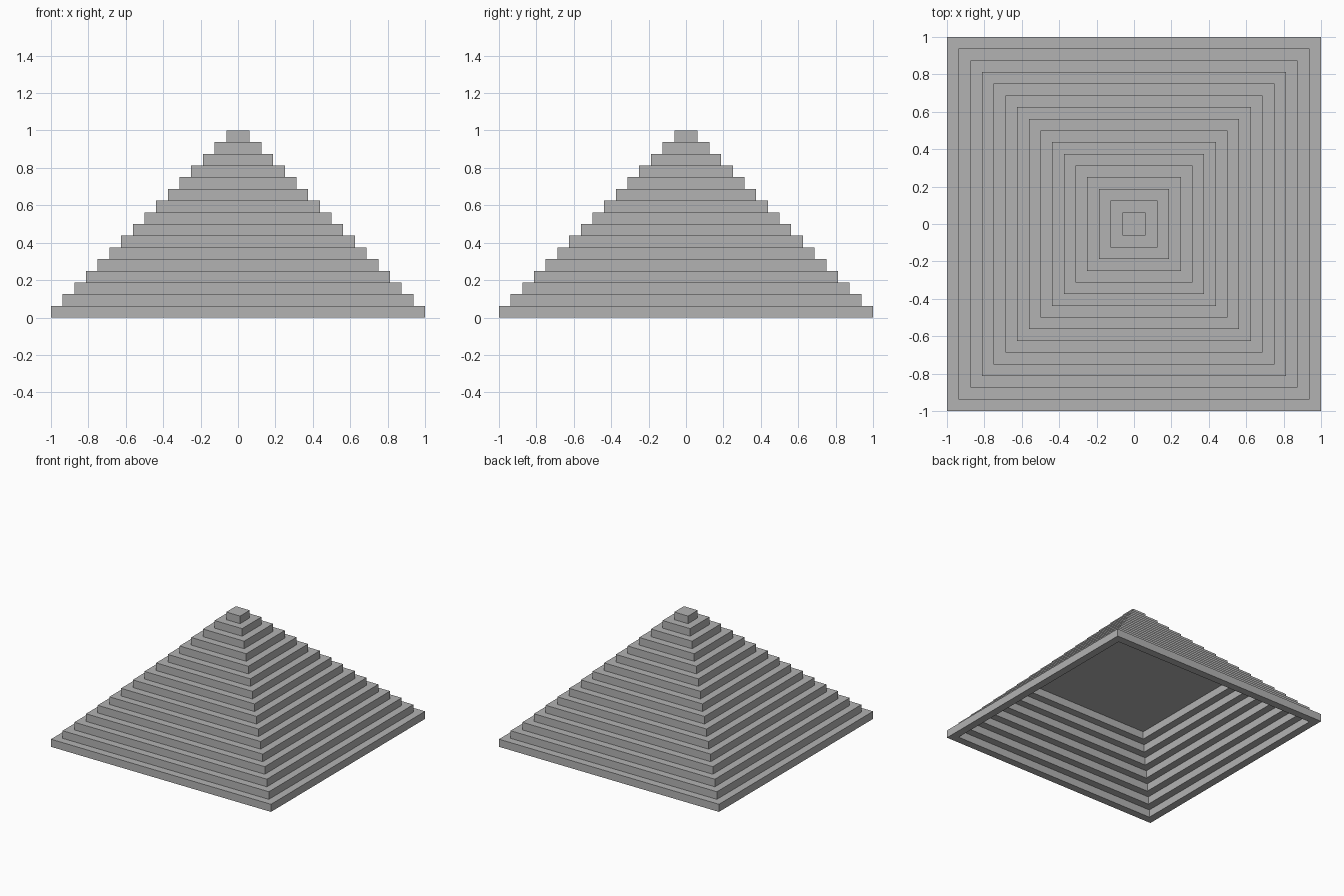
import bpy
import bmesh

STEPS = 16          # courses in the pyramid
OPEN_STEPS = 7      # lower courses that are open frames
STEP = 1 / STEPS    # rise and tread of each course

if "Cube" in bpy.data.objects:
    bpy.data.objects.remove(bpy.data.objects["Cube"])

stone = bpy.data.materials.new("stone_grey")
grey = (0.45, 0.45, 0.45, 1)
stone.diffuse_color = grey
stone.use_nodes = True
stone.node_tree.nodes["Principled BSDF"].inputs["Base Color"].default_value = grey


def square(bm, half, z):
    """Four corner vertices of a level square."""
    return [bm.verts.new((sx * half, sy * half, z))
            for sx, sy in ((-1, -1), (1, -1), (1, 1), (-1, 1))]


def bridge(bm, a, b):
    """Four faces between two squares."""
    for i in range(4):
        j = (i + 1) % 4
        bm.faces.new((a[i], a[j], b[j], b[i]))


def course(name, half, z, hole=None):
    """One square course, solid or open in the middle."""
    bm = bmesh.new()
    low, high = square(bm, half, z), square(bm, half, z + STEP)
    bridge(bm, low, high)
    if hole:
        in_low, in_high = square(bm, hole, z), square(bm, hole, z + STEP)
        bridge(bm, high, in_high)
        bridge(bm, in_high, in_low)
        bridge(bm, in_low, low)
    else:
        bm.faces.new(high)
        bm.faces.new(low[::-1])
    bmesh.ops.recalc_face_normals(bm, faces=bm.faces)
    mesh = bpy.data.meshes.new(name)
    bm.to_mesh(mesh)
    bm.free()
    mesh.materials.append(stone)
    bpy.context.collection.objects.link(bpy.data.objects.new(name, mesh))


# Open frames below, solid slabs above, each stepped in by one tread
for i in range(STEPS):
    half = 1 - i * STEP
    if i < OPEN_STEPS:
        course(f"open_step_{i + 1}", half, i * STEP, half - STEP)
    else:
        course(f"solid_step_{i + 1}", half, i * STEP)
